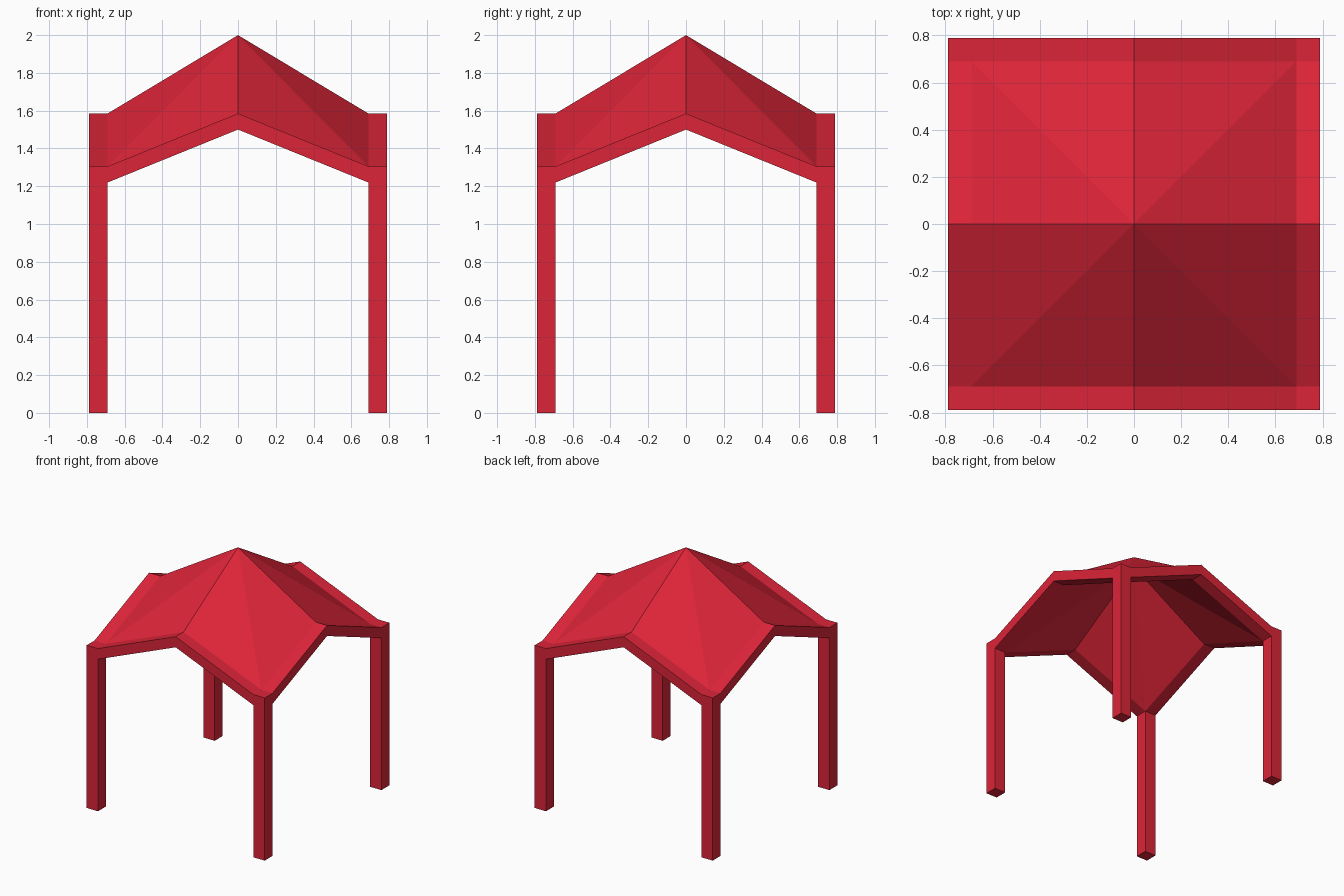
import bpy, bmesh

if "Cube" in bpy.data.objects:
    bpy.data.objects.remove(bpy.data.objects["Cube"])

OUT, INN, THICK = 0.79, 0.69, 0.085
APEX, MID, CORNER = 2.0, 1.585, 1.305

red = bpy.data.materials.new("red")
red.diffuse_color = (0.72, 0.018, 0.04, 1)
red.use_nodes = True
red.node_tree.nodes["Principled BSDF"].inputs["Base Color"].default_value = red.diffuse_color


def add_object(name, bm):
    bmesh.ops.recalc_face_normals(bm, faces=bm.faces)
    mesh = bpy.data.meshes.new(name)
    bm.to_mesh(mesh)
    bm.free()
    mesh.materials.append(red)
    obj = bpy.data.objects.new(name, mesh)
    bpy.context.collection.objects.link(obj)
    return obj


def height(x, y):
    on_axis = (x == 0) + (y == 0)
    return (CORNER, MID, APEX)[on_axis]


# Canopy: folded sheet with a gable on every side and a sloping rim
bm = bmesh.new()
steps = [-OUT, -INN, 0, INN, OUT]
grid = [[bm.verts.new((x, y, height(x, y))) for y in steps] for x in steps]
for i in range(4):
    for j in range(4):
        a, b, c, d = grid[i][j], grid[i + 1][j], grid[i + 1][j + 1], grid[i][j + 1]
        if i in (1, 2) and j in (1, 2):
            # roof quarter, folded along the line from peak to corner
            if i == j:
                bm.faces.new((a, b, c))
                bm.faces.new((a, c, d))
            else:
                bm.faces.new((a, b, d))
                bm.faces.new((b, c, d))
        else:
            bm.faces.new((a, b, c, d))
# give the sheet its vertical thickness
top = bm.faces[:]
dup = bmesh.ops.extrude_face_region(bm, geom=top, use_keep_orig=True)
lower = [v for v in dup["geom"] if isinstance(v, bmesh.types.BMVert)]
bmesh.ops.translate(bm, verts=lower, vec=(0, 0, -THICK))
add_object("canopy", bm)

# Corner posts
post_top = CORNER - THICK
for sx, side in ((-1, "left"), (1, "right")):
    for sy, end in ((-1, "front"), (1, "back")):
        bm = bmesh.new()
        bmesh.ops.create_cube(bm, size=1)
        bmesh.ops.scale(bm, verts=bm.verts, vec=(OUT - INN, OUT - INN, post_top))
        mid = (OUT + INN) / 2
        bmesh.ops.translate(bm, verts=bm.verts, vec=(sx * mid, sy * mid, post_top / 2))
        add_object(f"{end}_{side}_post", bm)
